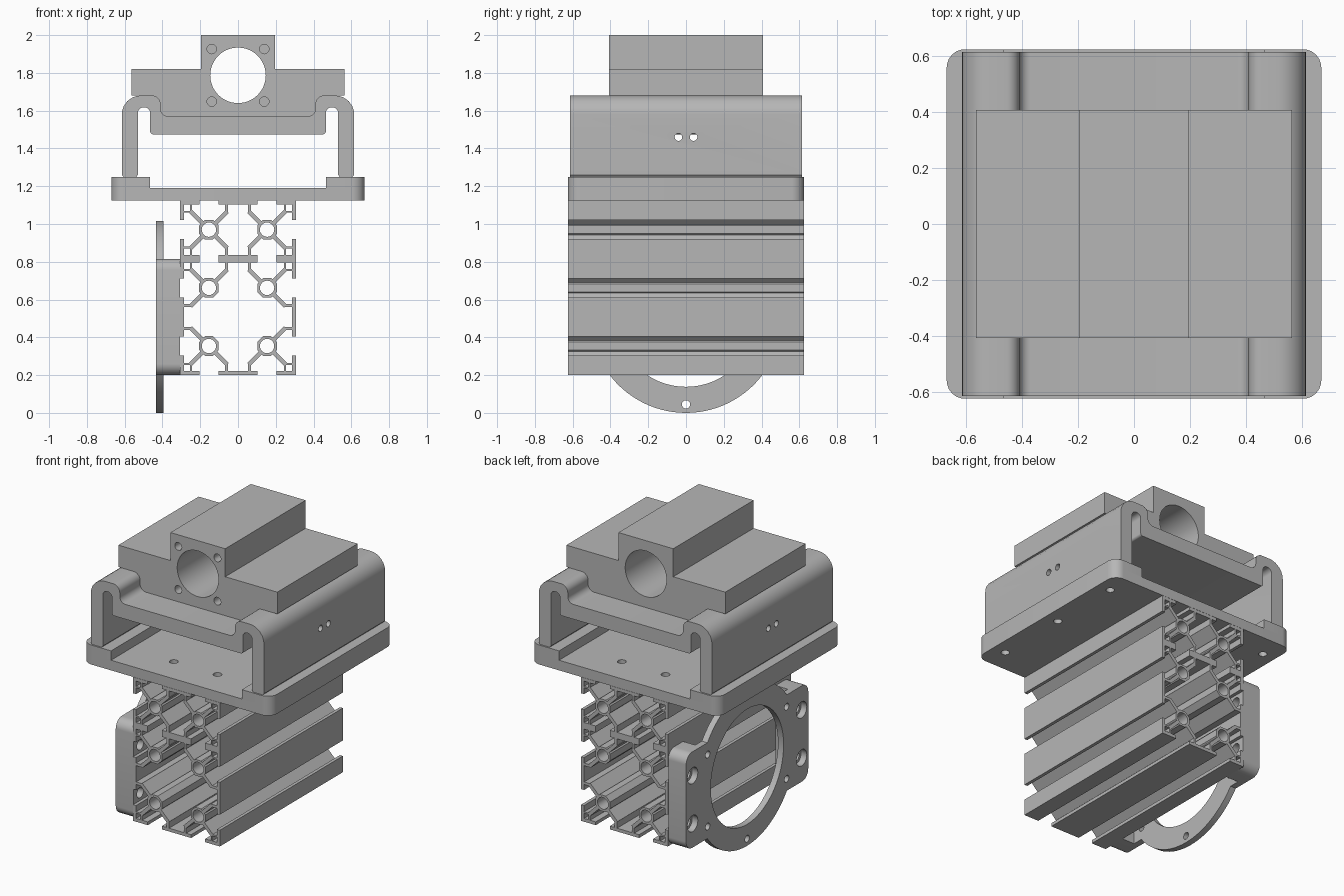
import bpy
import bmesh
from math import sin, cos, pi, tan, asin
from mathutils import Vector

if "Cube" in bpy.data.objects:
    bpy.data.objects.remove(bpy.data.objects["Cube"], do_unlink=True)

GREY = (0.47, 0.47, 0.47, 1)
metal = bpy.data.materials.new("plain grey metal")
metal.use_nodes = True
metal.diffuse_color = GREY
for node in metal.node_tree.nodes:
    if node.type == 'BSDF_PRINCIPLED':
        node.inputs["Base Color"].default_value = GREY


def arc(u, v, r, start=0, end=2 * pi, n=32, closed=True):
    steps = n if closed else n + 1
    angles = [start + (end - start) * k / n for k in range(steps)]
    return [(u + r * cos(a), v + r * sin(a)) for a in angles]


def rounded(points, n=6):
    """Round the corners of a loop of (u, v, radius) or (u, v) points."""
    out = []
    for i, p in enumerate(points):
        c = Vector(p[:2])
        r = p[2] if len(p) > 2 else 0
        if not r:
            out.append(tuple(c))
            continue
        d1 = (Vector(points[i - 1][:2]) - c).normalized()
        d2 = (Vector(points[(i + 1) % len(points)][:2]) - c).normalized()
        half = d1.angle(d2) / 2
        centre = c + (d1 + d2).normalized() * r / sin(half)
        a = c + d1 * r / tan(half) - centre
        b = c + d2 * r / tan(half) - centre
        out += [tuple(centre + a.lerp(b, k / n).normalized() * r) for k in range(n + 1)]
    return out


def mirrored(half):
    """Complete a right-hand half profile with its left-hand copy."""
    return half + [(-p[0],) + tuple(p[1:]) for p in reversed(half)]


def rect(u0, u1, v0, v1):
    return [(u0, v0), (u1, v0), (u1, v1), (u0, v1)]


def extrude(name, shapes, axis, lo, hi):
    """Extrude shapes (outline loop followed by hole loops) along an axis."""
    place = {'X': lambda u, v: (lo, u, v),
             'Y': lambda u, v: (u, lo, v),
             'Z': lambda u, v: (u, v, lo)}[axis]
    direction = Vector([float(axis == a) for a in "XYZ"])
    bm = bmesh.new()
    for loops in shapes:
        edges = []
        for loop in loops:
            vs = [bm.verts.new(place(u, v)) for u, v in loop]
            edges += [bm.edges.new((vs[i - 1], vs[i])) for i in range(len(vs))]
        fill = bmesh.ops.triangle_fill(bm, use_beauty=True, edges=edges, normal=direction)
        faces = [g for g in fill["geom"] if isinstance(g, bmesh.types.BMFace)]
        ext = bmesh.ops.extrude_face_region(bm, geom=faces)
        moved = [g for g in ext["geom"] if isinstance(g, bmesh.types.BMVert)]
        bmesh.ops.translate(bm, verts=moved, vec=direction * (hi - lo))
    bmesh.ops.recalc_face_normals(bm, faces=bm.faces[:])
    mesh = bpy.data.meshes.new(name)
    bm.to_mesh(mesh)
    bm.free()
    mesh.materials.append(metal)
    obj = bpy.data.objects.new(name, mesh)
    bpy.context.collection.objects.link(obj)
    return obj


def activate(obj):
    bpy.ops.object.select_all(action='DESELECT')
    obj.select_set(True)
    bpy.context.view_layer.objects.active = obj


def drill(obj, shapes, axis, lo, hi):
    cutter = extrude("cutter", shapes, axis, lo, hi)
    cutter.hide_render = True
    activate(obj)
    mod = obj.modifiers.new("drill", 'BOOLEAN')
    mod.operation = 'DIFFERENCE'
    mod.solver = 'EXACT'
    mod.object = cutter
    bpy.ops.object.modifier_apply(modifier=mod.name)
    bpy.data.objects.remove(cutter, do_unlink=True)


# Slotted frame rails: a grid of cells with hubs, diagonal webs and lips
CELL = 0.308
H = CELL / 2


def rail_shapes(nx, nz, z0):
    shapes = []
    for i in range(nx):
        for j in range(nz):
            cx, cz = (i - (nx - 1) / 2) * CELL, z0 + (j + 0.5) * CELL
            shapes.append([arc(cx, cz, 0.056, pi / 8, pi / 8 + 2 * pi, 8),
                           arc(cx, cz, 0.038, n=24)])
            for sx in (-1, 1):
                for sz in (-1, 1):
                    out_x = i == (nx - 1 if sx > 0 else 0)
                    out_z = j == (nz - 1 if sz > 0 else 0)

                    def put(loop):
                        return [(cx + sx * u, cz + sz * v) for u, v in loop]

                    if out_x or out_z:
                        w, a, b = 0.008, 0.034, 0.097
                        shapes.append([put([(a + w, a - w), (b + w, b - w),
                                            (b - w, b + w), (a - w, a + w)])])
                    if out_x:
                        shapes.append([put(rect(H - 0.021, H, 0.05, H))])
                    if out_z:
                        shapes.append([put(rect(0.05, H, H - 0.021, H))])
                    if out_x and out_z:
                        shapes.append([put(rect(H - 0.064, H, H - 0.064, H)),
                                       put(rect(H - 0.054, H - 0.012, H - 0.054, H - 0.012))])
                    elif out_z:
                        shapes.append([put(rect(0.085, 0.102, 0.09, H))])
                    elif out_x:
                        shapes.append([put(rect(0.09, H, 0.085, 0.102))])
    return shapes


extrude("lower_frame_rail", rail_shapes(2, 2, 0.2), 'Y', -0.625, 0.625)
extrude("upper_frame_rail", rail_shapes(2, 1, 0.2 + 2 * CELL), 'Y', -0.625, 0.625)

# Base plate with screw holes and two raised side strips
R = 0.065
outline = rounded(mirrored([(0.67, -0.625, R), (0.67, 0.625, R)]))
holes = [arc(s * 0.58, y, 0.025, n=20) for s in (-1, 1) for y in (-0.475, 0, 0.475)]
holes += [arc(s * 0.155, y, 0.026, n=20) for s in (-1, 1) for y in (-0.43, 0.43)]
extrude("base_plate", [[outline] + holes], 'Z', 1.125, 1.19)
for side, s in (("left", 1), ("right", -1)):
    strip = [(s * 0.465, -0.625), (s * 0.67, -0.625, R),
             (s * 0.67, 0.625, R), (s * 0.465, 0.625)]
    extrude(side + "_base_strip", [[rounded(strip)]], 'Z', 1.19, 1.25)

# Bent saddle that stands on the strips
saddle = extrude("saddle", [[rounded(mirrored([
    (0.465, 1.475, 0.015), (0.465, 1.618, 0.03), (0.53, 1.618, 0.03), (0.53, 1.26),
    (0.538, 1.25), (0.607, 1.25), (0.615, 1.26), (0.615, 1.68, 0.1),
    (0.41, 1.68, 0.045), (0.41, 1.57, 0.04)]))]], 'Y', -0.615, 0.615)
side_holes = [[arc(y, 1.46, 0.02, n=20)] for y in (-0.04, 0.04)]
for lo, hi in ((0.5, 0.65), (-0.65, -0.5)):
    drill(saddle, side_holes, 'X', lo, hi)

# Stepped bearing block with a through bore and four blind screw holes
BORE_Z = 1.787
block = extrude("bearing_block", [[rounded(mirrored([
    (0.41, 1.57, 0.04), (0.41, 1.68, 0.045), (0.565, 1.68), (0.565, 1.82),
    (0.195, 1.82), (0.195, 2.0)])), arc(0, BORE_Z, 0.147, n=48)]], 'Y', -0.408, 0.408)
drill(block, [[arc(sx * 0.139, BORE_Z + sz * 0.139, 0.025, n=20)]
              for sx in (-1, 1) for sz in (-1, 1)], 'Y', -0.5, -0.25)

# Round flange plate on the side of the lower rail
MID, RAD, HALF = 0.508, 0.508, 0.308
a = asin(HALF / RAD)
top = arc(0, MID, RAD, a, pi - a, 28, False)
bottom = arc(0, MID, RAD, pi + a, 2 * pi - a, 28, False)
right_end = [(0.62, MID - HALF, 0.06), (0.62, MID + HALF, 0.06)]
left_end = [(-0.62, MID + HALF, 0.06), (-0.62, MID - HALF, 0.06)]
flange_holes = [arc(0, MID, 0.37, n=64)]
flange_holes += [arc(0.463 * cos(t), MID + 0.463 * sin(t), 0.022, n=20)
                 for t in (pi / 6 + k * pi / 3 for k in range(6))]
flange_holes += [arc(sy * 0.553, MID + sz * H, 0.052, n=24)
                 for sy in (-1, 1) for sz in (-1, 1)]
extrude("flange_plate", [[rounded(right_end + top + left_end + bottom)] + flange_holes],
        'X', -0.435, -0.395)

# Spacer pads between flange and rail
for end, s in (("back", 1), ("front", -1)):
    pad = [(s * 0.47, MID - HALF), (s * 0.62, MID - HALF, 0.06),
           (s * 0.62, MID + HALF, 0.06), (s * 0.47, MID + HALF)]
    bolts = [arc(s * 0.553, MID + sz * H, 0.033, n=24) for sz in (-1, 1)]
    extrude(end + "_flange_pad", [[rounded(pad)] + bolts], 'X', -0.395, -0.308)

# Smooth the curved walls and keep the edges sharp
for obj in list(bpy.context.collection.objects):
    if obj.type == 'MESH' and metal.name in obj.data.materials:
        activate(obj)
        bpy.ops.object.shade_smooth_by_angle()
